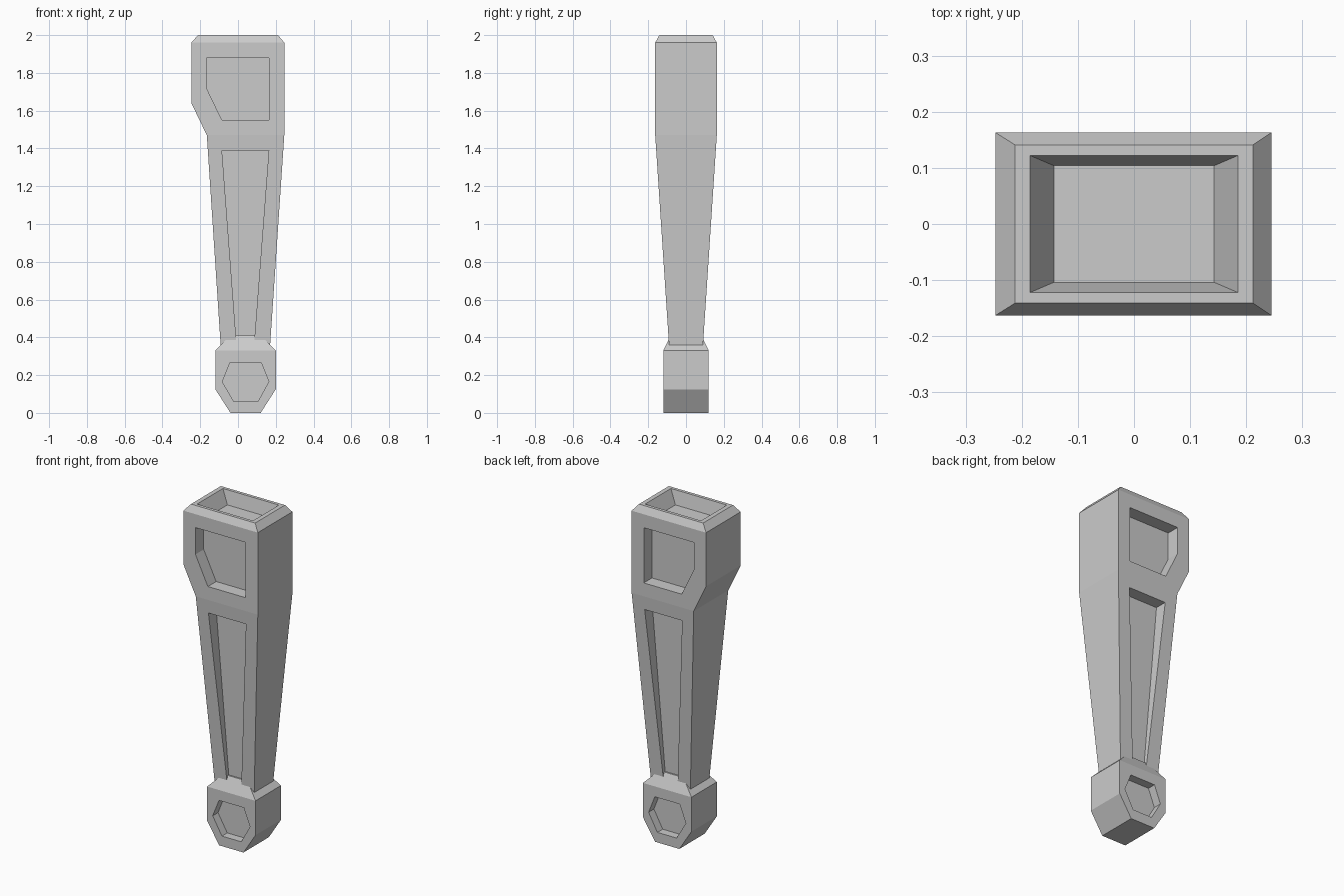
import bpy, bmesh

if "Cube" in bpy.data.objects:
    bpy.data.objects.remove(bpy.data.objects["Cube"])


def make_object(name, bm):
    bmesh.ops.recalc_face_normals(bm, faces=bm.faces)
    mesh = bpy.data.meshes.new(name)
    bm.to_mesh(mesh)
    bm.free()
    obj = bpy.data.objects.new(name, mesh)
    bpy.context.collection.objects.link(obj)
    return obj


def loft(name, rings):
    """Stack of rectangles, each (z, left x, right x, half depth)."""
    bm = bmesh.new()
    loops = [[bm.verts.new(p) for p in ((l, -d, z), (r, -d, z), (r, d, z), (l, d, z))]
             for z, l, r, d in rings]
    for a, b in zip(loops, loops[1:]):
        for i in range(4):
            j = (i + 1) % 4
            bm.faces.new((a[i], a[j], b[j], b[i]))
    bm.faces.new(loops[0])
    bm.faces.new(loops[-1])
    return make_object(name, bm)


def cut_pockets(obj, name, outline):
    """Cut an outline of (x, z, floor y) into both the front and the back."""
    for side in (-1, 1):
        bm = bmesh.new()
        inner = [bm.verts.new((x, side * y, z)) for x, z, y in outline]
        outer = [bm.verts.new((x, side * 0.3, z)) for x, z, y in outline]
        n = len(outline)
        for i in range(n):
            j = (i + 1) % n
            bm.faces.new((inner[i], inner[j], outer[j], outer[i]))
        bm.faces.new(inner)
        bm.faces.new(outer)
        cutter = make_object(name, bm)
        cutter.hide_render = True
        mod = obj.modifiers.new(name, 'BOOLEAN')
        mod.operation = 'DIFFERENCE'
        mod.solver = 'EXACT'
        mod.object = cutter
        bpy.context.view_layer.objects.active = obj
        bpy.ops.object.modifier_apply(modifier=mod.name)
        bpy.data.objects.remove(cutter)


# Tapered shaft with wide head, bevelled rim and sunken top
shaft = loft("leg_shaft", [
    (0.30, -0.088, 0.166, 0.086),
    (1.47, -0.165, 0.245, 0.163),
    (1.64, -0.247, 0.245, 0.163),
    (1.96, -0.247, 0.245, 0.163),
    (2.00, -0.212, 0.212, 0.141),
    (2.00, -0.185, 0.185, 0.122),
    (1.92, -0.143, 0.143, 0.104),
])

# Head pocket and long tapered shaft pocket
head = [(-0.167, 1.88), (0.165, 1.88), (0.165, 1.55), (-0.085, 1.55), (-0.167, 1.72)]
cut_pockets(shaft, "head_pocket", [(x, z, 0.085) for x, z in head])
cut_pockets(shaft, "shaft_pocket", [
    (-0.085, 1.39, 0.085), (0.163, 1.39, 0.085),
    (0.083, 0.34, 0.07), (-0.006, 0.34, 0.07)])

# Faceted foot block with hexagonal pockets
foot = loft("leg_foot", [
    (0.00, -0.04, 0.12, 0.12),
    (0.125, -0.12, 0.20, 0.12),
    (0.33, -0.12, 0.20, 0.12),
    (0.41, -0.04, 0.12, 0.08),
])
hexagon = [(-0.083, 0.165), (-0.042, 0.268), (0.122, 0.268),
           (0.163, 0.165), (0.105, 0.06), (-0.022, 0.06)]
cut_pockets(foot, "foot_pocket", [(x, z, 0.07) for x, z in hexagon])
